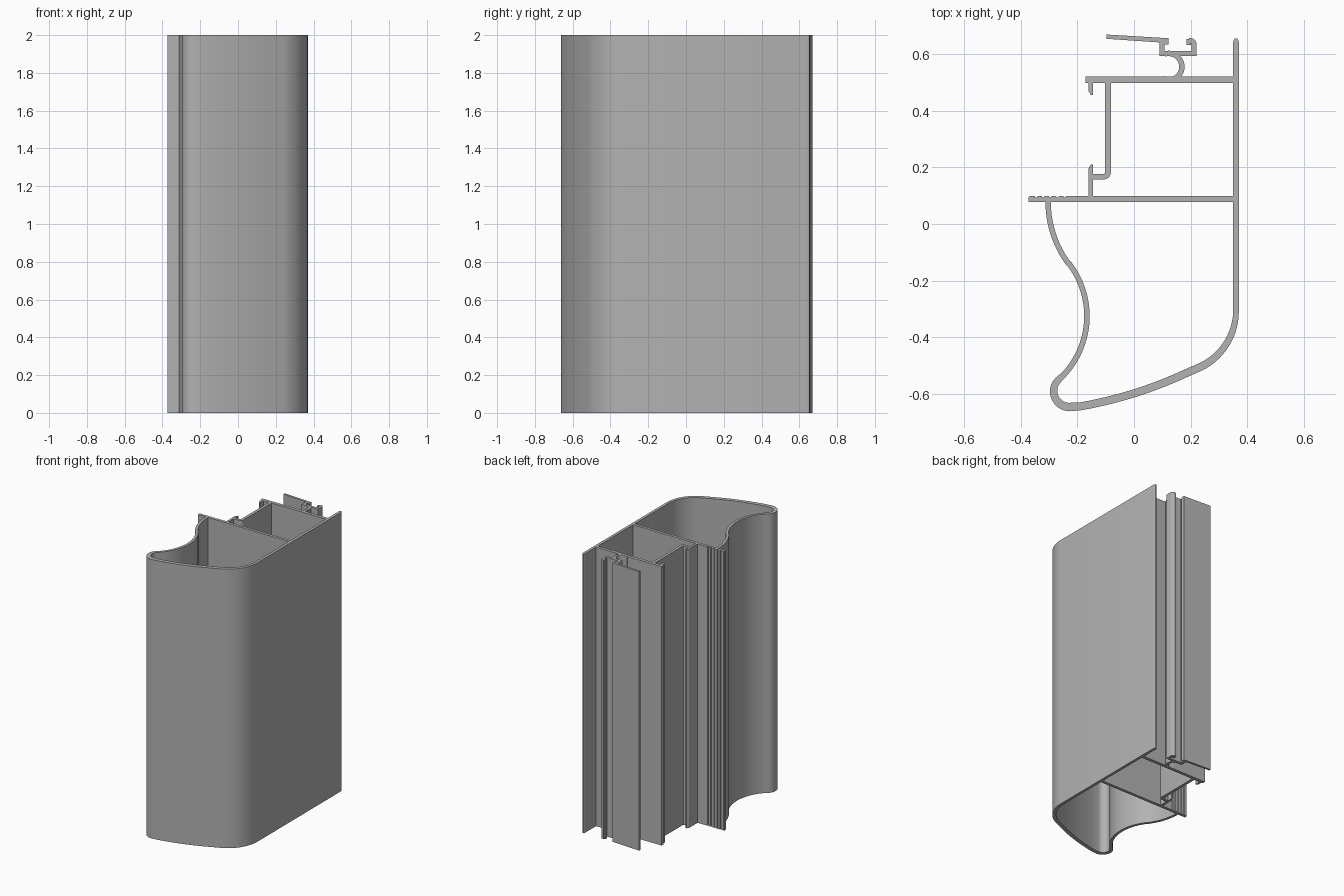
import bpy
import bmesh
from math import cos, sin, radians
from mathutils import Vector

HEIGHT = 2.0

if "Cube" in bpy.data.objects:
    bpy.data.objects.remove(bpy.data.objects["Cube"])

# Single aluminium grey
GREY = (0.45, 0.45, 0.45, 1)
metal = bpy.data.materials.new("aluminium_grey")
metal.use_nodes = True
metal.diffuse_color = GREY
metal.node_tree.nodes["Principled BSDF"].inputs["Base Color"].default_value = GREY


def finish(name, bm):
    """Turn a bmesh into a shaded object."""
    bmesh.ops.recalc_face_normals(bm, faces=bm.faces)
    mesh = bpy.data.meshes.new(name)
    bm.to_mesh(mesh)
    bm.free()
    mesh.materials.append(metal)
    obj = bpy.data.objects.new(name, mesh)
    bpy.context.collection.objects.link(obj)
    bpy.ops.object.select_all(action="DESELECT")
    obj.select_set(True)
    bpy.context.view_layer.objects.active = obj
    bpy.ops.object.shade_smooth_by_angle(angle=radians(30))


def arc(cx, cy, r0, r1, a0, a1, w0, w1, n):
    """Points (x, y, width) on an arc whose radius and width may change."""
    pts = []
    for i in range(n + 1):
        t = i / n
        a = radians(a0 + (a1 - a0) * t)
        r = r0 + (r1 - r0) * t
        pts.append((cx + r * cos(a), cy + r * sin(a), w0 + (w1 - w0) * t))
    return pts


def wall(name, path):
    """Extrude a centre line of (x, y, width) points into an upright wall."""
    pts = [Vector(p[:2]) for p in path]
    bm = bmesh.new()
    rings = []
    for i, p in enumerate(pts):
        before = (p - pts[i - 1]).normalized() if i else None
        after = (pts[i + 1] - p).normalized() if i + 1 < len(pts) else None
        tangent = ((before or after) + (after or before)).normalized()
        miter = tangent.dot(before or after)
        side = Vector((-tangent.y, tangent.x)) * path[i][2] / 2 / miter
        rings.append([bm.verts.new((q.x, q.y, z)) for q, z in (
            (p + side, 0), (p - side, 0), (p - side, HEIGHT), (p + side, HEIGHT))])
    for a, b in zip(rings, rings[1:]):
        for k in range(4):
            m = (k + 1) % 4
            bm.faces.new((a[k], a[m], b[m], b[k]))
    bm.faces.new(rings[0])
    bm.faces.new(rings[-1])
    finish(name, bm)


def prism(name, outline):
    """Extrude a closed outline to full height."""
    bm = bmesh.new()
    base = bm.faces.new([bm.verts.new((x, y, 0)) for x, y in outline])
    top = bmesh.ops.extrude_face_region(bm, geom=[base], use_keep_orig=True)
    verts = [v for v in top["geom"] if isinstance(v, bmesh.types.BMVert)]
    bmesh.ops.translate(bm, verts=verts, vec=(0, 0, HEIGHT))
    finish(name, bm)


def box(name, x0, x1, y0, y1):
    prism(name, [(x0, y0), (x1, y0), (x1, y1), (x0, y1)])


# Outer skin: straight side, round corner, bowed front, bulb, S-shaped side
skin = [(0.36, 0.655, 0.008), (0.36, 0.647, 0.018), (0.36, 0.64, 0.02)]
skin += arc(0.136, -0.31, 0.224, 0.218, 0, -63, 0.02, 0.028, 14)
skin += arc(-0.448, 0.834, 1.5, 1.5, -65, -80, 0.028, 0.028, 10)
skin += arc(-0.228, -0.589, 0.057, 0.055, -83, -225, 0.03, 0.024, 18)
skin += arc(-0.469, -0.325, 0.303, 0.303, -43, 37, 0.02, 0.019, 20)
skin += arc(0.065, 0.078, 0.368, 0.368, 215, 180, 0.019, 0.019, 10)
wall("outer_skin", skin)

# Middle web, with shallow grooves on its free edge
grooved = [(0.352, 0.078), (0.352, 0.099)]
for i in range(5):
    x = -0.245 - i * 0.025
    grooved += [(x + 0.005, 0.099), (x + 0.003, 0.093), (x - 0.003, 0.093), (x - 0.005, 0.099)]
grooved += [(-0.368, 0.099), (-0.372, 0.095), (-0.372, 0.078)]
prism("middle_web", grooved)

# Back web and the chamber wall between the webs
box("back_web", -0.171, 0.352, 0.497, 0.52)
chamber = [(-0.092, 0.497, 0.021)]
chamber += arc(-0.107, 0.182, 0.015, 0.015, 0, -90, 0.021, 0.019, 6)
chamber += [(-0.145, 0.167, 0.019)]
wall("chamber_wall", chamber)

# Facing hooks of the side slot
for name, root, tip in (("back_slot_hook", 0.497, 0.455), ("front_slot_hook", 0.099, 0.21)):
    shoulder = tip + (0.014 if root > tip else -0.014)
    prism(name, [(-0.161, root), (-0.145, root), (-0.145, tip), (-0.152, tip), (-0.161, shoulder)])

# Open round screw channel
wall("screw_channel", arc(0.122, 0.555, 0.047, 0.047, 105, -120, 0.019, 0.019, 24))

# Small channel on top of it, with its lips
box("channel_base", 0.09, 0.22, 0.592, 0.61)
box("channel_left_side", 0.09, 0.108, 0.61, 0.642)
box("channel_left_lip", 0.108, 0.122, 0.633, 0.642)
right_side = [(0.2115, 0.61, 0.017)]
right_side += arc(0.2015, 0.637, 0.01, 0.01, 0, 90, 0.017, 0.017, 5)
right_side += [(0.194, 0.647, 0.017)]
wall("channel_right_side", right_side)
box("channel_right_lip", 0.185, 0.201, 0.632, 0.652)

# Slanted back flange
wall("back_flange", [(-0.097, 0.661, 0.015), (0.122, 0.647, 0.017)])
